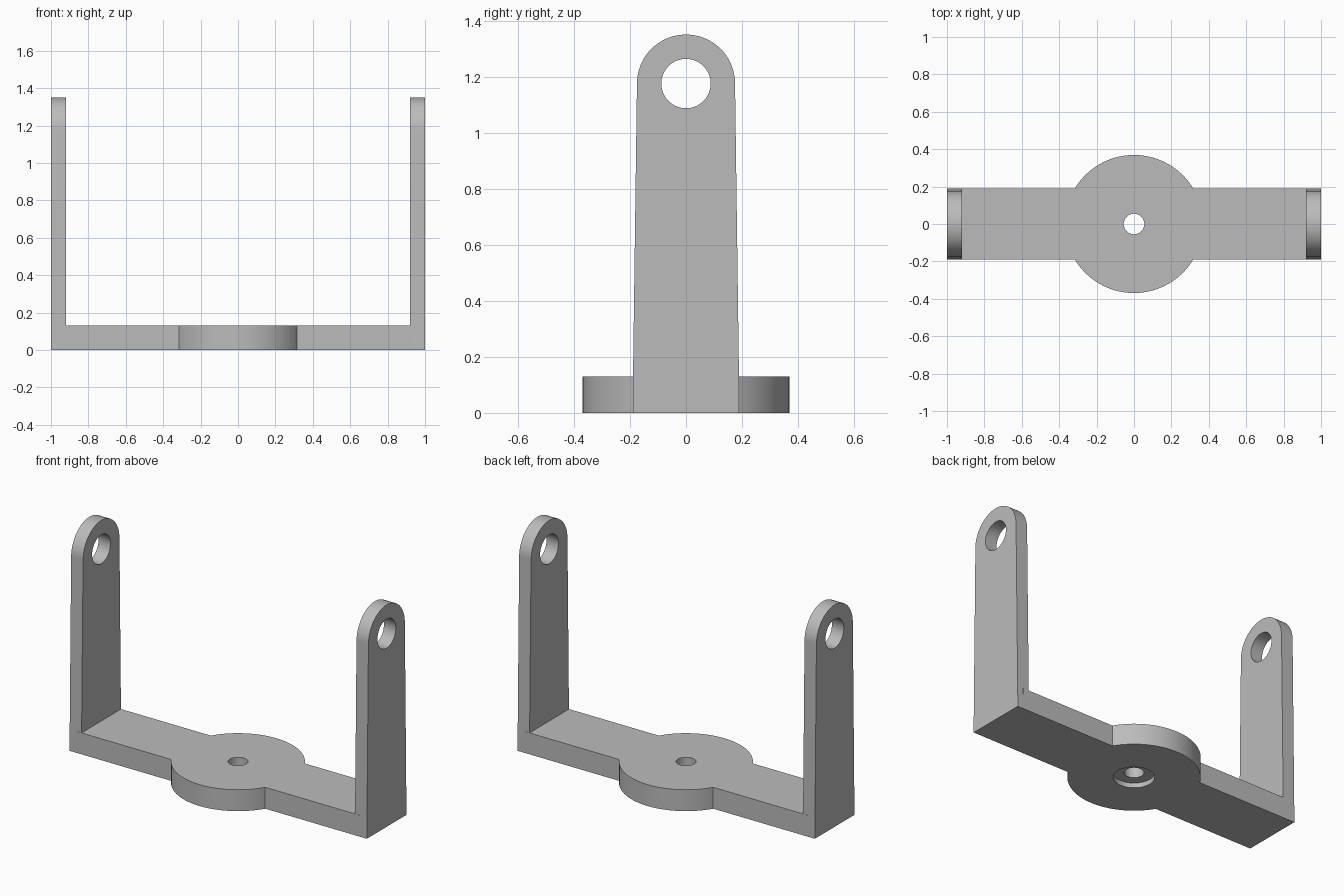
import bpy, bmesh, math
from mathutils import Matrix

cube = bpy.data.objects.get("Cube")
if cube:
    bpy.data.objects.remove(cube, do_unlink=True)

# Single plain grey
grey = bpy.data.materials.new("plain_grey")
grey.use_nodes = True
colour = (0.5, 0.5, 0.5, 1)
grey.diffuse_color = colour
grey.node_tree.nodes["Principled BSDF"].inputs["Base Color"].default_value = colour

WIDTH, HEIGHT = 0.19, 0.13
THICK, TIP_R, PIVOT_Z = 0.08, 0.175, 1.175


def arc(cx, cy, r, start, end, n):
    angles = [math.radians(start + (end - start) * i / n) for i in range(n + 1)]
    return [(cx + r * math.cos(a), cy + r * math.sin(a)) for a in angles]


def prism(name, outline, low, high, along_x=False):
    """Extrude an outline along z, or a (y, z) outline along x."""
    bm = bmesh.new()
    face = bm.faces.new([bm.verts.new((u, v, low)) for u, v in outline])
    moved = bmesh.ops.extrude_face_region(bm, geom=[face])["geom"]
    verts = [g for g in moved if isinstance(g, bmesh.types.BMVert)]
    bmesh.ops.translate(bm, verts=verts, vec=(0, 0, high - low))
    if along_x:
        axes = Matrix(((0, 0, 1), (1, 0, 0), (0, 1, 0))).to_4x4()
        bmesh.ops.transform(bm, matrix=axes, verts=bm.verts)
    bmesh.ops.recalc_face_normals(bm, faces=bm.faces)
    mesh = bpy.data.meshes.new(name)
    bm.to_mesh(mesh)
    bm.free()
    mesh.materials.append(grey)
    obj = bpy.data.objects.new(name, mesh)
    bpy.context.collection.objects.link(obj)
    return obj


def combine(target, tool, operation):
    mod = target.modifiers.new(operation.lower(), "BOOLEAN")
    mod.operation, mod.solver, mod.object = operation, "EXACT", tool
    bpy.context.view_layer.objects.active = target
    bpy.ops.object.modifier_apply(modifier=mod.name)
    bpy.data.objects.remove(tool, do_unlink=True)


def circle(cx, cy, r, n=64):
    return arc(cx, cy, r, 0, 360, n)[:-1]


# Crossbar flowing into the round central hub
reach = 0.96
hub_r = 0.369
a = math.degrees(math.asin(WIDTH / hub_r))
outline = [(reach, -WIDTH), (reach, WIDTH)] + arc(0, 0, hub_r, a, 180 - a, 40)
outline += [(-reach, WIDTH), (-reach, -WIDTH)] + arc(0, 0, hub_r, 180 + a, 360 - a, 40)
bracket = prism("yoke_bracket", outline, 0, HEIGHT)

# Tapered upright arms with rounded tips
arm = [(-WIDTH, 0), (WIDTH, 0), (WIDTH, 0.06)]
arm += arc(0, PIVOT_Z, TIP_R, 0, 180, 48) + [(-WIDTH, 0.06)]
for side in (-1, 1):
    low, high = sorted((side * (1 - THICK), side))
    combine(bracket, prism("arm", arm, low, high, True), "UNION")

# Pivot holes, centre bolt hole and its counterbore underneath
combine(bracket, prism("pivot_cutter", circle(0, PIVOT_Z, 0.088), -1.2, 1.2, True), "DIFFERENCE")
combine(bracket, prism("bolt_cutter", circle(0, 0, 0.055), -0.1, 0.3), "DIFFERENCE")
combine(bracket, prism("counterbore_cutter", circle(0, 0, 0.115), -0.1, 0.03), "DIFFERENCE")

bpy.ops.object.select_all(action="DESELECT")
bracket.select_set(True)
bpy.context.view_layer.objects.active = bracket
bpy.ops.object.shade_smooth_by_angle(angle=math.radians(30))
